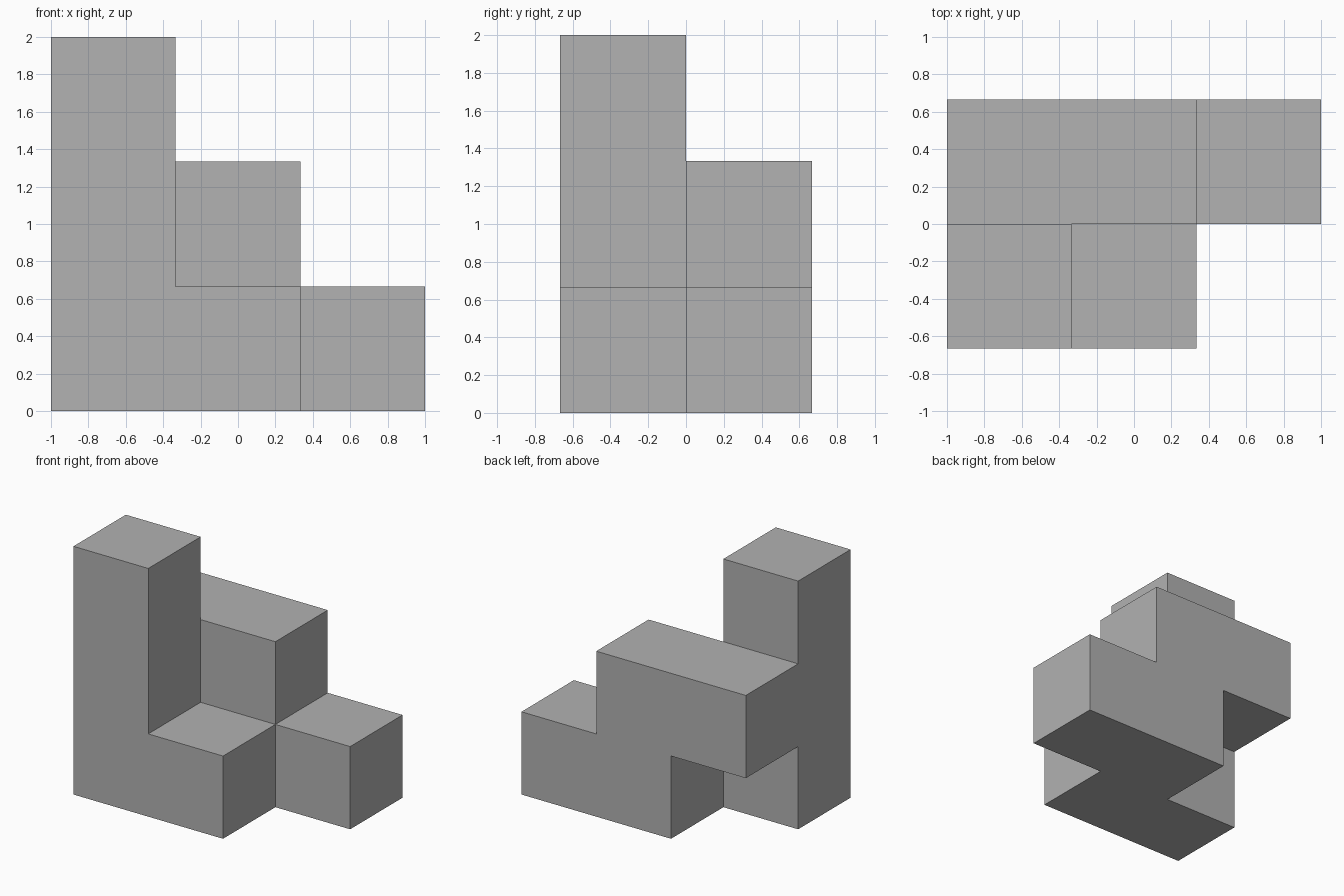
import bpy
import bmesh
from mathutils import Vector

cube = bpy.data.objects.get("Cube")
if cube:
    bpy.data.objects.remove(cube, do_unlink=True)

# One flat grey for the whole puzzle piece
grey = bpy.data.materials.new("mid_grey")
grey.use_nodes = True
colour = (0.445, 0.445, 0.445, 1)
grey.diffuse_color = colour
grey.node_tree.nodes["Principled BSDF"].inputs["Base Color"].default_value = colour

UNIT = 2 / 3
ORIGIN = Vector((-1.5, -1, 0))  # corner of the cell grid, in cells

# Occupied cells (column, row, layer)
front_tower = [(0, 0, layer) for layer in range(3)]
front_step = [(1, 0, 0)]
back_base = [(1, 1, 0), (2, 1, 0)]
back_beam = [(0, 1, 1), (1, 1, 1)]
cells = set(front_tower + front_step + back_base + back_beam)


def add_side(bm, cell, axis, sign):
    """Add the square on one side of a cell, facing outwards."""
    normal, u, v = Vector(), Vector(), Vector()
    normal[axis] = sign
    u[(axis + 1) % 3] = 0.5
    v[(axis + 2) % 3] = 0.5 * sign
    centre = ORIGIN + Vector(cell) + Vector((0.5, 0.5, 0.5)) + normal / 2
    corners = (-u - v, u - v, u + v, v - u)
    bm.faces.new([bm.verts.new((centre + c) * UNIT) for c in corners])


# Outer skin: only sides with no neighbouring cell
bm = bmesh.new()
for cell in sorted(cells):
    for axis in range(3):
        for sign in (-1, 1):
            neighbour = list(cell)
            neighbour[axis] += sign
            if tuple(neighbour) not in cells:
                add_side(bm, cell, axis, sign)

# Weld the squares and merge coplanar ones into clean flat faces
bmesh.ops.remove_doubles(bm, verts=bm.verts[:], dist=0.001)
bmesh.ops.dissolve_limit(bm, angle_limit=0.01, verts=bm.verts[:], edges=bm.edges[:])

mesh = bpy.data.meshes.new("stepped_block")
bm.to_mesh(mesh)
bm.free()
mesh.materials.append(grey)
block = bpy.data.objects.new("stepped_block", mesh)
bpy.context.collection.objects.link(block)
